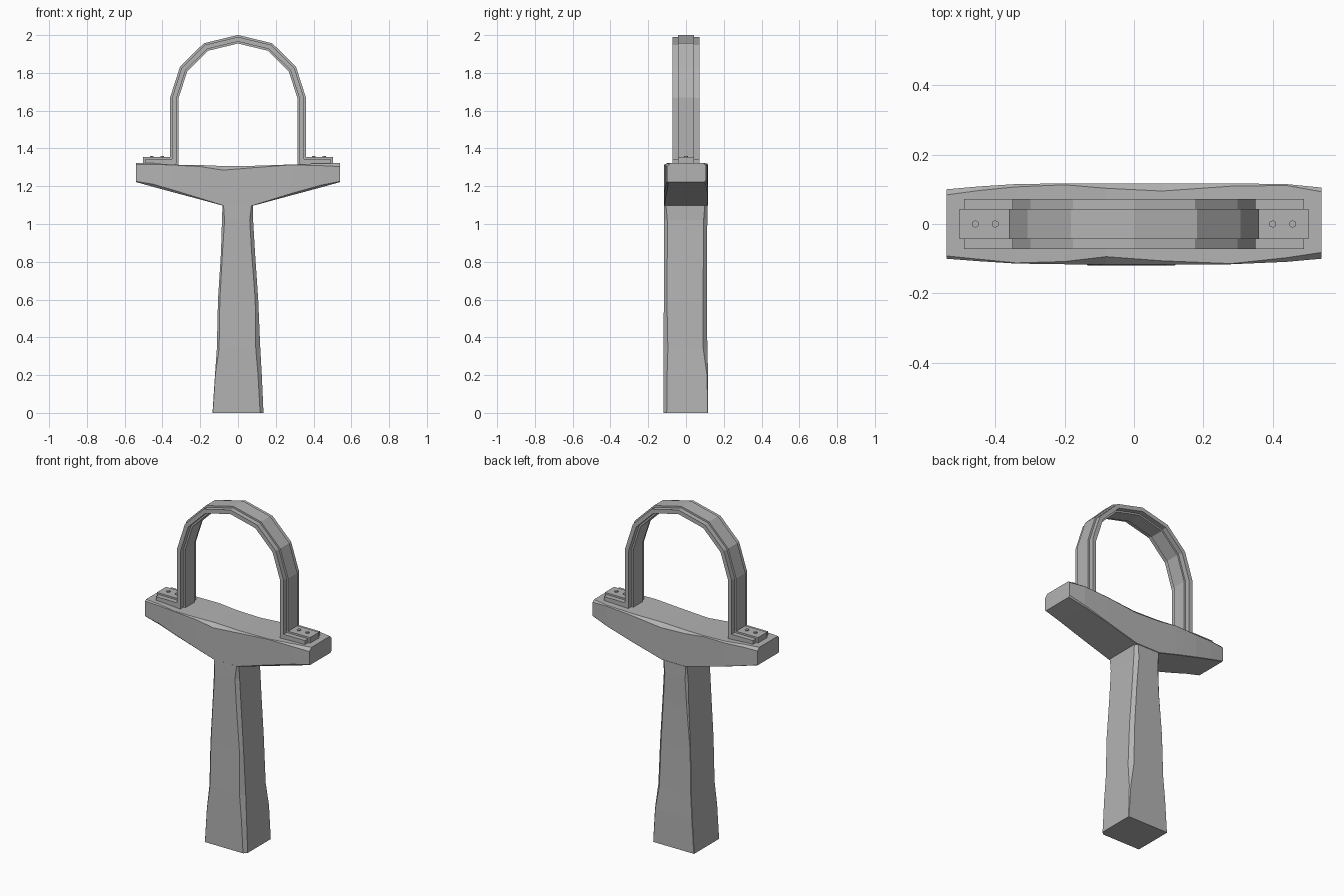
import bpy, bmesh, math
from mathutils import Vector

cube = bpy.data.objects.get("Cube")
if cube:
    bpy.data.objects.remove(cube, do_unlink=True)

grey = bpy.data.materials.new("stone_grey")
grey.use_nodes = True
COLOUR = (0.45, 0.45, 0.45, 1)
grey.diffuse_color = COLOUR
grey.node_tree.nodes["Principled BSDF"].inputs["Base Color"].default_value = COLOUR


def finish(name, bm):
    bmesh.ops.recalc_face_normals(bm, faces=bm.faces[:])
    mesh = bpy.data.meshes.new(name)
    bm.to_mesh(mesh)
    bm.free()
    mesh.materials.append(grey)
    obj = bpy.data.objects.new(name, mesh)
    bpy.context.collection.objects.link(obj)
    return obj


def chipped_ring(a0, a1, b0, b1, chips):
    """Rectangle whose four corners are cut by the given amounts."""
    c, d, e, f = chips
    return [(a0, b0 + c), (a0 + c, b0), (a1 - d, b0), (a1, b0 + d),
            (a1, b1 - e), (a1 - e, b1), (a0 + f, b1), (a0, b1 - f)]


def loft(name, sections, place):
    bm = bmesh.new()
    rings = [[bm.verts.new(place(s[0], a, b)) for a, b in chipped_ring(*s[1:])]
             for s in sections]
    for low, high in zip(rings, rings[1:]):
        for i in range(8):
            j = (i + 1) % 8
            bm.faces.new((low[i], low[j], high[j], high[i]))
    bm.faces.new(rings[0])
    bm.faces.new(rings[-1])
    return finish(name, bm)


# Hewn post: height, x range, y range, corner chips
N = 0.002
loft("post", [
    (0.00, -.135, .135, -.12, .117, (N, .018, N, N)),
    (0.20, -.122, .126, -.12, .117, (N, .02, .006, N)),
    (0.34, -.112, .118, -.12, .113, (.012, .024, .022, N)),
    (0.60, -.106, .107, -.117, .11, (.01, .016, .02, N)),
    (0.85, -.09, .09, -.117, .11, (.008, .018, .018, .008)),
    (1.02, -.085, .08, -.117, .113, (.014, .018, .02, .012)),
    (1.13, -.081, .081, -.115, .114, (N, .006, .012, N)),
], lambda z, x, y: (x, y, z))

# Chipped crosshead: x, y range, z range, chips (low front, low back, top back, top front)
loft("crosshead", [
    (-.54, -.10, .10, 1.222, 1.323, (.004, N, .016, .008)),
    (-.45, -.107, .108, 1.197, 1.322, (.014, N, .012, .006)),
    (-.34, -.114, .115, 1.167, 1.314, (.012, N, .008, N)),
    (-.20, -.116, .117, 1.130, 1.312, (.006, N, .004, .008)),
    (-.08, -.116, .117, 1.097, 1.307, (N, N, .014, .022)),
    (.08, -.116, .117, 1.097, 1.308, (N, N, .022, .010)),
    (.28, -.116, .117, 1.151, 1.315, (.010, N, .008, N)),
    (.44, -.109, .115, 1.194, 1.321, (.012, .006, .004, .012)),
    (.54, -.10, .105, 1.222, 1.322, (.004, .008, .012, .018)),
], lambda x, y, z: (x, y, z))


def offset_path(path, dist):
    """Shift an open path sideways, keeping mitred corners."""
    out = []
    for i, p in enumerate(path):
        normals = []
        for a, b in ((i - 1, i), (i, i + 1)):
            if a >= 0 and b < len(path):
                t = (path[b] - path[a]).normalized()
                normals.append(Vector((t.y, -t.x)))
        m = sum(normals, Vector((0, 0))).normalized()
        out.append(p + m * dist / m.dot(normals[0]))
    return out


def strap(name, end, half_thick, half_width):
    half = [(end, 1.333), (.338, 1.333), (.338, 1.665),
            (.288, 1.82), (.17, 1.937), (0, 1.978)]
    path = [Vector(p) for p in half]
    path += [Vector((-p.x, p.y)) for p in reversed(path[:-1])]
    sides = [offset_path(path, d) for d in (half_thick, -half_thick)]
    bm = bmesh.new()
    rows = [[bm.verts.new((p.x, y, p.y)) for p in side]
            for side, y in ((sides[0], -half_width), (sides[0], half_width),
                            (sides[1], half_width), (sides[1], -half_width))]
    for r in range(4):
        a, b = rows[r], rows[(r + 1) % 4]
        for i in range(len(path) - 1):
            bm.faces.new((a[i], a[i + 1], b[i + 1], b[i]))
    for i in (0, -1):
        bm.faces.new([row[i] for row in rows])
    return finish(name, bm)


# Arched hoop: wide band with a thicker narrow rib running through it
strap("hoop_band", .49, .012, .072)
strap("hoop_rib", .503, .022, .043)

# Foot pads under the wide band
for side, label in ((1, "left"), (-1, "right")):
    bm = bmesh.new()
    bmesh.ops.create_cube(bm, size=1)
    for v in bm.verts:
        v.co = (side * .409 + v.co.x * .162, v.co.y * .144, 1.32 + v.co.z * .03)
    finish(label + "_foot_pad", bm)

    # Hexagonal bolts
    for n, x in enumerate((.40, .457)):
        bm = bmesh.new()
        bmesh.ops.create_cone(bm, cap_ends=True, segments=6,
                              radius1=.011, radius2=.011, depth=.014)
        bmesh.ops.translate(bm, verts=bm.verts[:], vec=(side * x, 0, 1.354))
        finish(f"{label}_bolt_{n + 1}", bm)
